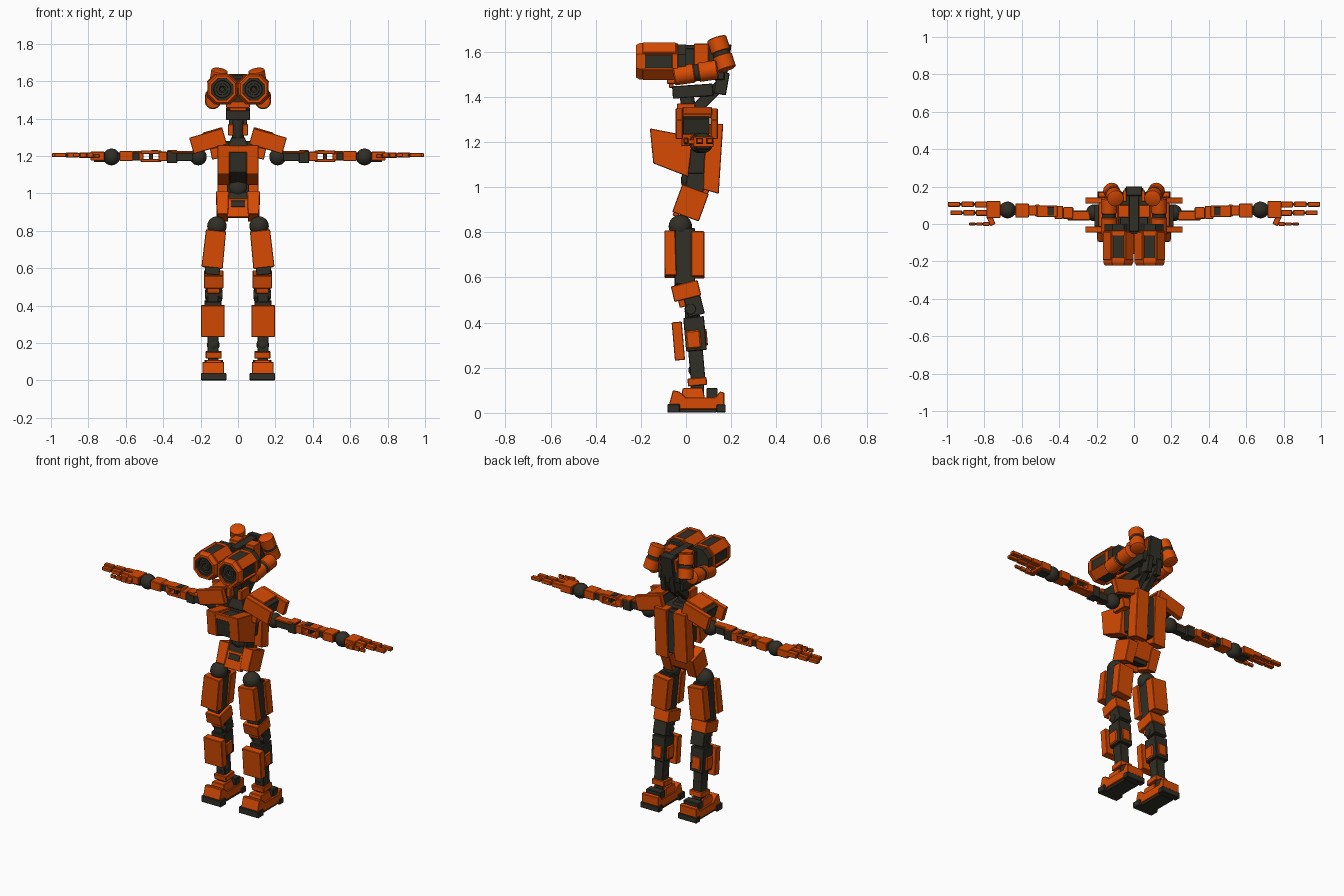
import bpy, bmesh
from math import radians, cos, sin, pi
from mathutils import Matrix, Vector, Euler

if "Cube" in bpy.data.objects:
    bpy.data.objects.remove(bpy.data.objects["Cube"])


def material(name, rgb):
    m = bpy.data.materials.new(name)
    m.use_nodes = True
    m.diffuse_color = (*rgb, 1)
    m.node_tree.nodes["Principled BSDF"].inputs["Base Color"].default_value = (*rgb, 1)
    return m


ORANGE = material("vivid orange", (0.68, 0.07, 0.001))
DARK = material("dark grey", (0.03, 0.028, 0.019))


def finish(name, bm, mat, pair, bevel=0.0, smooth=False):
    """Store the mesh; paired parts are written for the left side and mirrored."""
    bmesh.ops.recalc_face_normals(bm, faces=bm.faces)
    for side in ("left", "right") if pair else ("",):
        if side == "right":
            bmesh.ops.transform(bm, matrix=Matrix.Scale(-1, 4, (1, 0, 0)), verts=bm.verts)
            bmesh.ops.reverse_faces(bm, faces=bm.faces)
        full = f"{side}_{name}" if side else name
        me = bpy.data.meshes.new(full)
        bm.to_mesh(me)
        me.materials.append(mat)
        ob = bpy.data.objects.new(full, me)
        bpy.context.collection.objects.link(ob)
        if bevel:
            mod = ob.modifiers.new("bevel", "BEVEL")
            mod.width, mod.segments = bevel, 1
        if smooth:
            bpy.ops.object.select_all(action="DESELECT")
            ob.select_set(True)
            bpy.context.view_layer.objects.active = ob
            bpy.ops.object.shade_smooth_by_angle(angle=radians(40))
    bm.free()


def box(name, mat, c, s, rot=(0, 0, 0), top=(1, 1), pair=True, bevel=0.003):
    bm = bmesh.new()
    bmesh.ops.create_cube(bm, size=1)
    for v in bm.verts:
        if v.co.z > 0:
            v.co.x *= top[0]
            v.co.y *= top[1]
    e = Euler([radians(a) for a in rot])
    bmesh.ops.transform(bm, matrix=Matrix.LocRotScale(Vector(c), e, Vector(s)), verts=bm.verts)
    finish(name, bm, mat, pair, bevel)


def prism(name, mat, profile, x0, x1, pair=True):
    """Side outline in (y, z), extruded from x0 to x1."""
    bm = bmesh.new()
    f = bm.faces.new([bm.verts.new((x0, y, z)) for y, z in profile])
    new = bmesh.ops.extrude_face_region(bm, geom=[f])["geom"]
    bmesh.ops.translate(bm, vec=(x1 - x0, 0, 0),
                        verts=[v for v in new if isinstance(v, bmesh.types.BMVert)])
    finish(name, bm, mat, pair, 0.003)


def lathe(name, mat, a, b, profile, segs=20, pair=True):
    """Turned (radius, fraction) profile along the line from a to b."""
    a, d = Vector(a), Vector(b) - Vector(a)
    q = d.to_track_quat("Z", "Y")
    bm = bmesh.new()
    rings = []
    for r, t in profile:
        rings.append([bm.verts.new(a + d * t + q @ Vector((r * cos(w), r * sin(w), 0)))
                      for w in [2 * pi * (i + 0.5) / segs for i in range(segs)]])
    for lo, hi in zip(rings, rings[1:]):
        for i in range(segs):
            j = (i + 1) % segs
            bm.faces.new((lo[i], lo[j], hi[j], hi[i]))
    bm.faces.new(rings[0])
    bm.faces.new(rings[-1])
    finish(name, bm, mat, pair, smooth=segs > 8)


def tube(name, mat, a, b, r, segs=20, pair=True):
    lathe(name, mat, a, b, [(r * 0.85, 0), (r, 0.06), (r, 0.94), (r * 0.85, 1)], segs, pair)


def ball(name, mat, c, r, pair=True):
    bm = bmesh.new()
    bmesh.ops.create_uvsphere(bm, u_segments=20, v_segments=12, radius=r)
    bmesh.ops.translate(bm, vec=c, verts=bm.verts)
    finish(name, bm, mat, pair, smooth=True)


# Eyes: eight-sided barrels with corner strips, rim and recessed lens
EX, EZ = 0.084, 1.557
lathe("eye_barrel", DARK, (EX, 0.0, EZ), (EX, -0.2, EZ), [(0.08, 0), (0.08, 1)], 8)
for i, (sx, sz) in enumerate([(1, 1), (-1, 1), (1, -1), (-1, -1)]):
    box(f"eye_strip_{i + 1}", ORANGE, (EX + sx * 0.054, -0.118, EZ + sz * 0.054),
        (0.064, 0.15, 0.022), (0, 45 * sx * sz, 0))
lathe("eye_rim", ORANGE, (EX, -0.182, EZ), (EX, -0.222, EZ),
      [(0.087, 0), (0.087, 0.6), (0.077, 1), (0.062, 1), (0.06, 0.3)], 8)
lathe("eye_lens", DARK, (EX, -0.17, EZ), (EX, -0.217, EZ),
      [(0.061, 0), (0.061, 0.9), (0.047, 0.9), (0.043, 0.5), (0.033, 0.5), (0.03, 0.8), (0.018, 0.8), (0.01, 0.6)])
tube("eye_back_ring", ORANGE, (EX, -0.062, EZ), (EX, -0.035, EZ), 0.086, 8)

# Head core
box("head_core", DARK, (0, 0.06, 1.545), (0.15, 0.22, 0.14), pair=False)
box("head_top", ORANGE, (0.056, 0.068, 1.585), (0.06, 0.066, 0.1))
box("head_crest", DARK, (0, 0.06, 1.605), (0.052, 0.2, 0.05), pair=False)
box("head_back_panel", DARK, (0, 0.165, 1.55), (0.085, 0.05, 0.17), (-8, 0, 0), pair=False)
box("head_back_trim", ORANGE, (0.05, 0.145, 1.58), (0.02, 0.06, 0.08), (-8, 0, 0))
box("nose_bridge", ORANGE, (0, -0.1, 1.575), (0.03, 0.12, 0.035), pair=False)
box("muzzle", ORANGE, (0, -0.04, 1.475), (0.13, 0.09, 0.035), pair=False)

# Ear cans and cheek cans
P, Q = Vector((0.098, 0.135, 1.66)), Vector((0.122, 0.18, 1.52))
tube("ear_can_upper", ORANGE, P, P.lerp(Q, 0.45), 0.044)
tube("ear_can_band", DARK, P.lerp(Q, 0.4), P.lerp(Q, 0.62), 0.039)
tube("ear_can_lower", ORANGE, P.lerp(Q, 0.55), Q, 0.044)
P, Q = Vector((0.134, -0.055, 1.492)), Vector((0.134, 0.14, 1.52))
tube("cheek_can_front", ORANGE, P, P.lerp(Q, 0.48), 0.043)
tube("cheek_can_band", DARK, P.lerp(Q, 0.4), P.lerp(Q, 0.62), 0.038)
tube("cheek_can_back", ORANGE, P.lerp(Q, 0.56), Q, 0.043)

# Jaw and neck
box("jaw", DARK, (0, 0.03, 1.425), (0.13, 0.18, 0.055), (4, 0, 0), pair=False)
box("jaw_front", ORANGE, (0, -0.065, 1.452), (0.09, 0.02, 0.025), pair=False)
box("neck_strut", DARK, (0.03, 0.1, 1.4), (0.035, 0.05, 0.17), (-45, 0, 0))
box("neck_strut_top", DARK, (0.032, 0.158, 1.46), (0.035, 0.055, 0.1), (-10, 0, 0))
tube("neck_column", DARK, (0, 0.03, 1.25), (0, 0, 1.42), 0.032, pair=False)
box("neck_guard", ORANGE, (0.038, 0.0, 1.34), (0.03, 0.08, 0.06))
box("neck_base", DARK, (0, 0.03, 1.27), (0.12, 0.11, 0.06), top=(0.6, 0.7), pair=False)

# Torso: chest, core and back plates
prism("chest_panel", ORANGE, [(-0.16, 1.26), (-0.145, 1.105), (0.01, 1.045), (0.03, 1.22), (-0.03, 1.235)],
      0.045, 0.11)
prism("chest_middle", DARK, [(-0.153, 1.235), (-0.14, 1.115), (0.01, 1.05), (0.04, 1.21)], -0.047, 0.047, False)
box("chest_top_trim", ORANGE, (0, -0.148, 1.238), (0.1, 0.02, 0.036), (3, 0, 0), pair=False)
box("torso_core", DARK, (0, 0.05, 1.17), (0.16, 0.12, 0.22), top=(1.25, 1), pair=False)
box("torso_side", ORANGE, (0.12, 0.03, 1.215), (0.05, 0.1, 0.06), (0, 12, 0))
prism("back_plate", ORANGE, [(0.165, 1.28), (0.145, 0.97), (0.075, 0.99), (0.08, 1.12), (0.1, 1.28)], 0.022, 0.11)
box("back_spine", DARK, (0, 0.12, 1.14), (0.06, 0.05, 0.26), pair=False)

# Shoulder pads: flaps around an open core
box("pad_core", DARK, (0.145, 0.045, 1.285), (0.12, 0.12, 0.075), (0, 16, 0))
box("pad_front", ORANGE, (0.16, -0.03, 1.28), (0.185, 0.032, 0.09), (0, 16, 0))
box("pad_back", ORANGE, (0.16, 0.125, 1.28), (0.185, 0.032, 0.09), (0, 16, 0))
box("pad_top", ORANGE, (0.135, 0.05, 1.33), (0.11, 0.13, 0.02), (0, 16, 0))

# Waist and pelvis
ball("belly_joint", DARK, (0, 0.035, 1.03), 0.058, False)
box("waist", DARK, (0, 0.045, 1.07), (0.12, 0.08, 0.22), (-5, 0, 0), pair=False)
box("pelvis_side", ORANGE, (0.083, 0.02, 0.93), (0.06, 0.125, 0.13), (-20, 0, 0), (1.15, 1))
box("pelvis_core", DARK, (0, 0.02, 0.94), (0.13, 0.1, 0.11), (-20, 0, 0), pair=False)
box("pelvis_front", ORANGE, (0, -0.03, 0.92), (0.12, 0.026, 0.105), (-20, 0, 0), pair=False)
box("belt_buckle", DARK, (0, -0.035, 0.943), (0.075, 0.01, 0.035), (-20, 0, 0), pair=False, bevel=0.001)
box("pelvis_back", ORANGE, (0, 0.075, 0.945), (0.13, 0.025, 0.11), (-20, 0, 0), pair=False)

# Thighs
ball("hip_joint", DARK, (0.113, -0.025, 0.825), 0.052)
box("thigh_core", DARK, (0.128, -0.005, 0.69), (0.08, 0.09, 0.25), (0, -5, 0))
box("thigh_front", ORANGE, (0.128, -0.07, 0.703), (0.114, 0.053, 0.2), (1, -6, 0), (0.95, 0.9))
box("thigh_back", ORANGE, (0.128, 0.052, 0.7), (0.105, 0.058, 0.2), (0, -6, 0))

# Knees
box("knee_band", ORANGE, (0.13, 0.0, 0.54), (0.104, 0.122, 0.07), (14, 0, 0))
box("knee_cap", ORANGE, (0.13, -0.01, 0.5), (0.07, 0.05, 0.06), (14, 0, 0))
box("knee_joint", DARK, (0.13, 0.035, 0.48), (0.09, 0.075, 0.1), (14, 0, 0))
tube("knee_axle", DARK, (0.082, 0.02, 0.46), (0.177, 0.02, 0.46), 0.026)

# Shins and ankles
box("shin_plate", ORANGE, (0.134, -0.034, 0.318), (0.126, 0.045, 0.17), (5, 0, 0))
box("calf", DARK, (0.134, 0.04, 0.35), (0.09, 0.092, 0.15), (5, 0, 0))
box("shin_core", DARK, (0.134, 0.04, 0.3), (0.06, 0.065, 0.32), (5, 0, 0))
for name, dx in (("outer", 0.047), ("inner", -0.047)):
    box(f"calf_panel_{name}", ORANGE, (0.134 + dx, 0.033, 0.325), (0.014, 0.065, 0.08), (5, 0, 0), bevel=0.006)
box("calf_panel_back", ORANGE, (0.134, 0.088, 0.335), (0.055, 0.012, 0.075), (5, 0, 0))
ball("ankle_joint", DARK, (0.132, 0.045, 0.19), 0.034)
box("ankle_core", DARK, (0.132, 0.05, 0.15), (0.055, 0.06, 0.14))
box("ankle_band", ORANGE, (0.13, 0.05, 0.138), (0.085, 0.085, 0.034), (5, 0, 0))

# Feet
box("sole_toe", DARK, (0.13, -0.055, 0.02), (0.138, 0.055, 0.038))
box("sole_middle", DARK, (0.13, 0.05, 0.012), (0.1, 0.17, 0.022))
box("sole_heel", DARK, (0.13, 0.155, 0.02), (0.13, 0.04, 0.035))
prism("foot_shell", ORANGE, [(-0.075, 0.038), (-0.058, 0.1), (-0.03, 0.095), (0.0, 0.068), (0.13, 0.068),
                             (0.15, 0.095), (0.17, 0.09), (0.17, 0.036), (0.13, 0.016), (-0.03, 0.016)], 0.074, 0.19)
box("foot_hinge", DARK, (0.13, 0.115, 0.085), (0.1, 0.05, 0.05))
box("foot_collar", ORANGE, (0.13, 0.03, 0.085), (0.1, 0.11, 0.05), top=(0.8, 0.8))

# Arms: alternating blocks along the reach
ball("shoulder_joint", DARK, (0.212, 0.06, 1.195), 0.045)
box("upper_arm_core", DARK, (0.31, 0.05, 1.195), (0.14, 0.042, 0.045))
box("upper_arm_plate", ORANGE, (0.295, 0.045, 1.222), (0.12, 0.05, 0.012))
box("upper_arm_cuff", DARK, (0.352, 0.058, 1.195), (0.055, 0.06, 0.066))
box("cuff_plate", ORANGE, (0.352, 0.06, 1.227), (0.05, 0.06, 0.008), bevel=0.001)
box("elbow_block", ORANGE, (0.402, 0.062, 1.198), (0.045, 0.07, 0.05))
# Open elbow loop
for name, dz in (("upper", 0.022), ("lower", -0.022)):
    box(f"elbow_link_{name}", ORANGE, (0.465, 0.068, 1.198 + dz), (0.11, 0.06, 0.018))
box("elbow_patch", DARK, (0.445, 0.068, 1.229), (0.035, 0.045, 0.006), bevel=0.001)
box("elbow_hub", DARK, (0.465, 0.068, 1.198), (0.022, 0.05, 0.04))
box("forearm_core", DARK, (0.58, 0.072, 1.198), (0.13, 0.05, 0.042))
box("forearm_block", ORANGE, (0.517, 0.072, 1.198), (0.026, 0.062, 0.046))
box("forearm_plate", ORANGE, (0.54, 0.072, 1.221), (0.05, 0.055, 0.01))
box("forearm_guard", ORANGE, (0.598, 0.072, 1.2), (0.072, 0.075, 0.052))
ball("wrist_joint", DARK, (0.676, 0.075, 1.195), 0.045)
box("palm", ORANGE, (0.752, 0.077, 1.2), (0.075, 0.09, 0.046))
box("palm_core", DARK, (0.74, 0.075, 1.19), (0.06, 0.06, 0.046))

# Fingers and thumb, three joints each
for finger, y, start, step in (("outer", 0.105, 0.78, 0.073), ("inner", 0.06, 0.78, 0.068),
                               ("thumb", 0.0, 0.77, 0.038)):
    tube(f"{finger}_finger_rod", DARK, (start, y, 1.205), (start + 2.9 * step, y, 1.205), 0.007, 8)
    for k in range(3):
        box(f"{finger}_finger_{k + 1}", ORANGE, (start + (k + 0.5) * step, y, 1.205),
            (step * 0.9, 0.032 - 0.003 * k - (0.012 if finger == "thumb" else 0), 0.029 - 0.004 * k))
box("thumb_base", ORANGE, (0.765, 0.02, 1.2), (0.03, 0.055, 0.022), (0, 0, -25))
